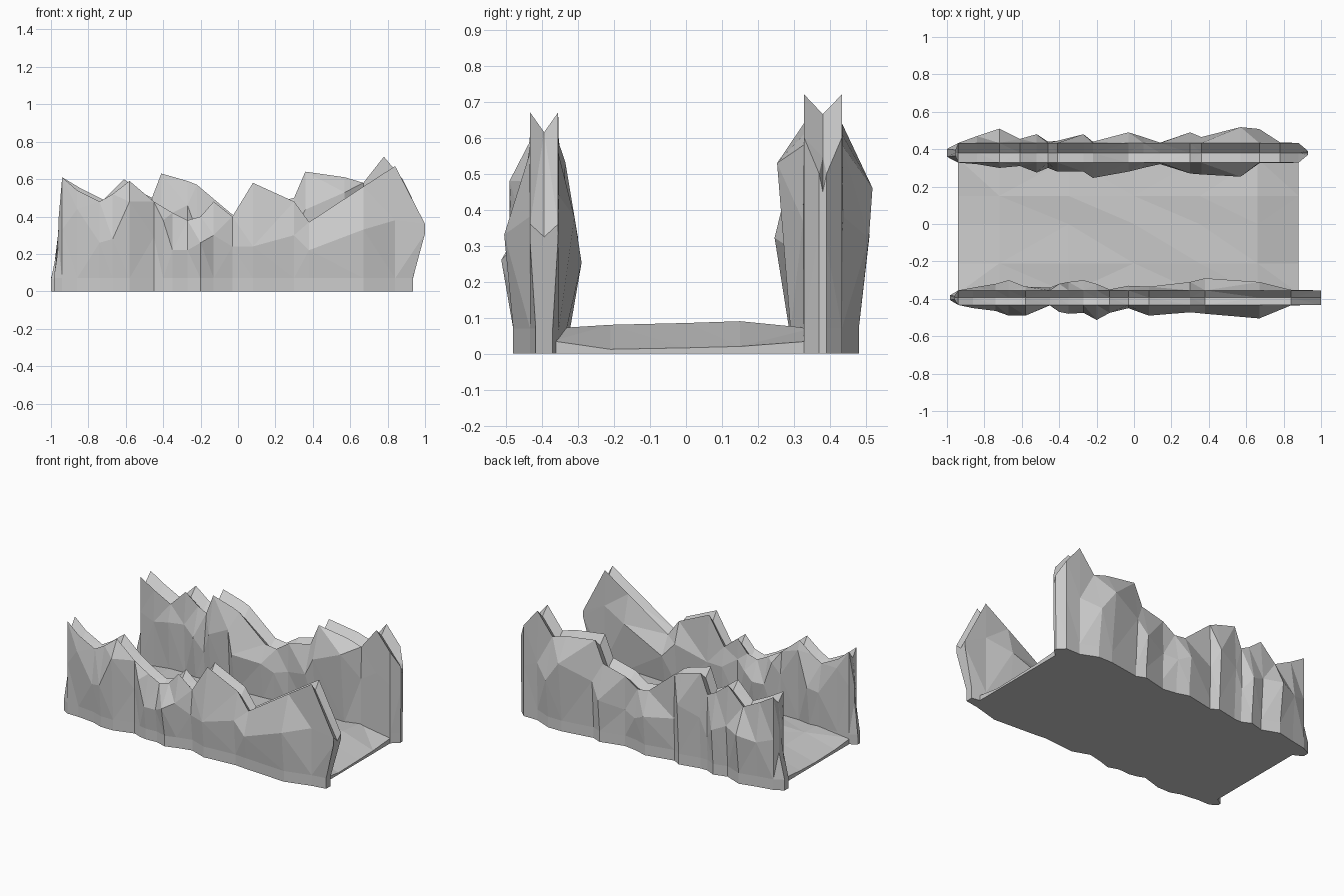
import bpy, bmesh

if "Cube" in bpy.data.objects:
    bpy.data.objects.remove(bpy.data.objects["Cube"])

# Each wall station: x, crest height, outer bulge depth, inner bulge depth, bulge height
FRONT = [(-.94, .61, .433, .355, .33), (-.86, .54, .45, .34, .44), (-.74, .48, .465, .32, .26),
         (-.67, .52, .49, .30, .28), (-.58, .59, .49, .335, .48), (-.45, .48, .435, .34, .29),
         (-.40, .45, .47, .32, .38), (-.35, .42, .48, .31, .22), (-.27, .38, .475, .30, .22),
         (-.20, .40, .513, .32, .26), (-.13, .48, .475, .35, .30), (-.03, .40, .45, .33, .24),
         (.08, .58, .49, .335, .24), (.30, .48, .472, .31, .30), (.38, .37, .48, .29, .22),
         (.67, .56, .505, .31, .33), (.84, .67, .435, .352, .38)]
BACK = [(-.94, .61, .433, .328, .33), (-.84, .55, .47, .32, .30), (-.72, .49, .51, .30, .33),
        (-.61, .60, .455, .31, .34), (-.52, .53, .48, .275, .30), (-.46, .50, .44, .30, .22),
        (-.41, .63, .445, .28, .34), (-.27, .59, .48, .28, .40), (-.22, .57, .44, .246, .28),
        (-.03, .41, .49, .28, .26), (.05, .40, .465, .30, .22), (.14, .46, .435, .32, .24),
        (.30, .50, .49, .27, .28), (.36, .64, .465, .265, .38), (.57, .61, .518, .253, .46),
        (.67, .58, .508, .325, .32), (.78, .72, .437, .326, .38), (.88, .60, .433, .328, .33)]


def make_object(name, bm):
    bmesh.ops.triangulate(bm, faces=[f for f in bm.faces if len(f.verts) == 4])
    bmesh.ops.recalc_face_normals(bm, faces=bm.faces)
    mesh = bpy.data.meshes.new(name)
    bm.to_mesh(mesh)
    bm.free()
    ob = bpy.data.objects.new(name, mesh)
    bpy.context.collection.objects.link(ob)
    return ob


def section(bm, side, crest, x, z, out, inn, zm, x_base, w_top=1, w_base=1):
    """Cross-section of a wall; side is -1 for front and +1 for back."""
    yo, yc, yi = crest
    foot = min(max(yo, out - .018), .48)
    toe = (inn + yi) / 2
    zi = min(zm * 1.15, z * .9)
    pts = [(x_base, foot, 0, w_base), (x_base, foot, .07, w_base), (x, out, zm, w_top),
           (x, yo, z, w_top), (x, yc, z - min(.055, z * .1), w_top), (x, yi, z, w_top),
           (x, inn, zi, w_top), (x_base, toe, .065, w_base), (x_base, toe, 0, w_base)]
    return [bm.verts.new((px, side * (yc + (py - yc) * w), pz)) for px, py, pz, w in pts]


def rock_wall(name, side, crest, stations, left, right):
    """Loft the sections; ends are (x, height, bulge height, base x, top width, base width)."""
    bm = bmesh.new()

    def tip(x, z, zm, xb, wt, wb):
        return section(bm, side, crest, x, z, crest[0], crest[2], zm, xb, wt, wb)

    rows = [tip(*left)]
    rows += [section(bm, side, crest, *s, s[0]) for s in stations]
    rows.append(tip(*right))
    # the last full station keeps its foot inside the end of the wall
    for a, b in zip(rows, rows[1:]):
        for i in range(9):
            j = (i + 1) % 9
            bm.faces.new((a[i], a[j], b[j], b[i]))
    bm.faces.new(rows[0])
    bm.faces.new(rows[-1])
    return make_object(name, bm)


rock_wall("front_rock_wall", -1, (.433, .394, .355), FRONT,
          (-.96, .38, .24, -.985, .25, .3), (1.0, .36, .31, .935, 1, .6))
rock_wall("back_rock_wall", 1, (.433, .38, .328), BACK,
          (-.955, .40, .24, -1.0, .3, .4), (.93, .50, .30, .925, .2, .2))

# Canyon floor: shallow slab, sloping down at both open ends
xs = [-.94, -.72, -.35, .0, .35, .66, .88]
ys = [-.37, -.21, .0, .15, .35]
heights = [(.035, .02, .015, .02, .035), (.07, .075, .07, .075, .07), (.065, .08, .07, .085, .07),
           (.07, .07, .08, .075, .065), (.065, .08, .075, .085, .07), (.07, .08, .085, .09, .07),
           (.035, .012, .016, .02, .035)]
bm = bmesh.new()
grid = [[bm.verts.new((x, y, h)) for y, h in zip(ys, row)] for x, row in zip(xs, heights)]
for a, b in zip(grid, grid[1:]):
    for j in range(len(ys) - 1):
        bm.faces.new((a[j], b[j], b[j + 1], a[j + 1]))
rim = [e for e in bm.edges if e.is_boundary]
new = bmesh.ops.extrude_edge_only(bm, edges=rim)["geom"]
for v in new:
    if isinstance(v, bmesh.types.BMVert):
        v.co.z = 0
bmesh.ops.contextual_create(bm, geom=[e for e in bm.edges if e.is_boundary])
make_object("canyon_floor", bm)
